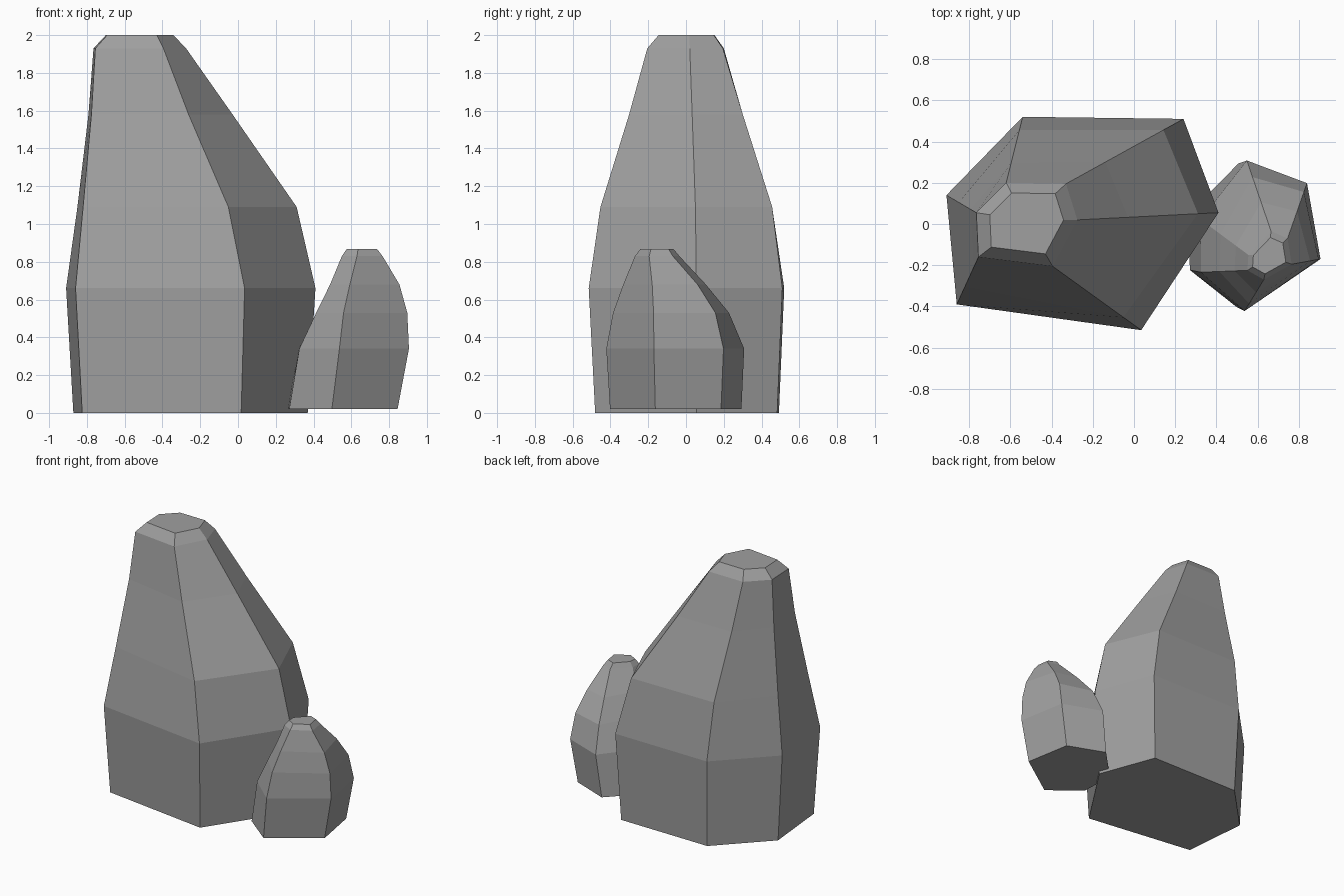
import bpy
import bmesh
from mathutils import Vector

default_cube = bpy.data.objects.get("Cube")
if default_cube:
    bpy.data.objects.remove(default_cube, do_unlink=True)


def make_material(name, colour):
    material = bpy.data.materials.new(name)
    material.use_nodes = True
    material.diffuse_color = colour
    material.node_tree.nodes["Principled BSDF"].inputs["Base Color"].default_value = colour
    return material


# Scale an outline about its middle, then shift it
def scaled(outline, factor, shift=Vector((0, 0))):
    middle = sum(outline, Vector((0, 0))) / len(outline)
    return [middle + (point - middle) * factor + shift for point in outline]


# Loft a faceted rock from ridges
# corners: widest point, shoulder point and bow of each ridge
# levels: height and progress from widest outline to shoulder
# base: height, scale and sideways shift of the foot
# cap: height and scale of the flat top
def make_rock(name, corners, levels, base, cap, material):
    widest = [Vector(wide) for wide, shoulder, bow in corners]
    shoulders = [Vector(shoulder) for wide, shoulder, bow in corners]
    bows = [bow for wide, shoulder, bow in corners]

    base_height, base_scale, base_shift = base
    cap_height, cap_scale = cap
    outlines = [(base_height, scaled(widest, base_scale, Vector((base_shift, 0))))]
    for height, progress in levels:
        outline = [wide.lerp(shoulder, progress ** bow)
                   for wide, shoulder, bow in zip(widest, shoulders, bows)]
        outlines.append((height, outline))
    outlines.append((cap_height, scaled(shoulders, cap_scale)))

    # Stack the outlines and bridge neighbouring rings
    bm = bmesh.new()
    rings = [[bm.verts.new((point.x, point.y, height)) for point in outline]
             for height, outline in outlines]
    count = len(corners)
    for lower, upper in zip(rings, rings[1:]):
        for i in range(count):
            j = (i + 1) % count
            bm.faces.new((lower[i], lower[j], upper[j], upper[i]))
    bm.faces.new(rings[-1])
    bm.faces.new(list(reversed(rings[0])))
    bmesh.ops.recalc_face_normals(bm, faces=bm.faces)

    mesh = bpy.data.meshes.new(name)
    bm.to_mesh(mesh)
    bm.free()
    mesh.materials.append(material)
    rock = bpy.data.objects.new(name, mesh)
    bpy.context.collection.objects.link(rock)


stone = make_material("stone_grey", (0.35, 0.35, 0.35, 1))

# Tall leaning boulder
make_rock(
    "large_rock",
    corners=[
        ((-0.91, 0.14), (-0.765, 0.055), 0.55),
        ((-0.86, -0.39), (-0.755, -0.16), 0.6),
        ((0.035, -0.515), (-0.395, -0.205), 1),
        ((0.41, 0.055), (-0.275, 0.02), 1.2),
        ((0.24, 0.51), (-0.33, 0.195), 1.1),
        ((-0.54, 0.52), (-0.62, 0.2), 1),
    ],
    levels=[(0.66, 0), (1.09, 0.2), (1.58, 0.69), (1.93, 1)],
    base=(0, 0.94, 0),
    cap=(2, 0.73),
    material=stone,
)

# Small stone leaning against it
make_rock(
    "small_rock",
    corners=[
        ((0.295, -0.235), (0.55, -0.225), 0.55),
        ((0.535, -0.425), (0.63, -0.27), 1),
        ((0.905, -0.17), (0.765, -0.195), 2),
        ((0.84, 0.2), (0.745, -0.07), 1.3),
        ((0.545, 0.315), (0.665, -0.035), 1),
        ((0.285, 0.05), (0.555, -0.15), 0.5),
    ],
    levels=[(0.34, 0.02), (0.53, 0.25), (0.68, 0.6), (0.83, 1)],
    base=(0.02, 0.94, -0.04),
    cap=(0.867, 0.75),
    material=stone,
)
